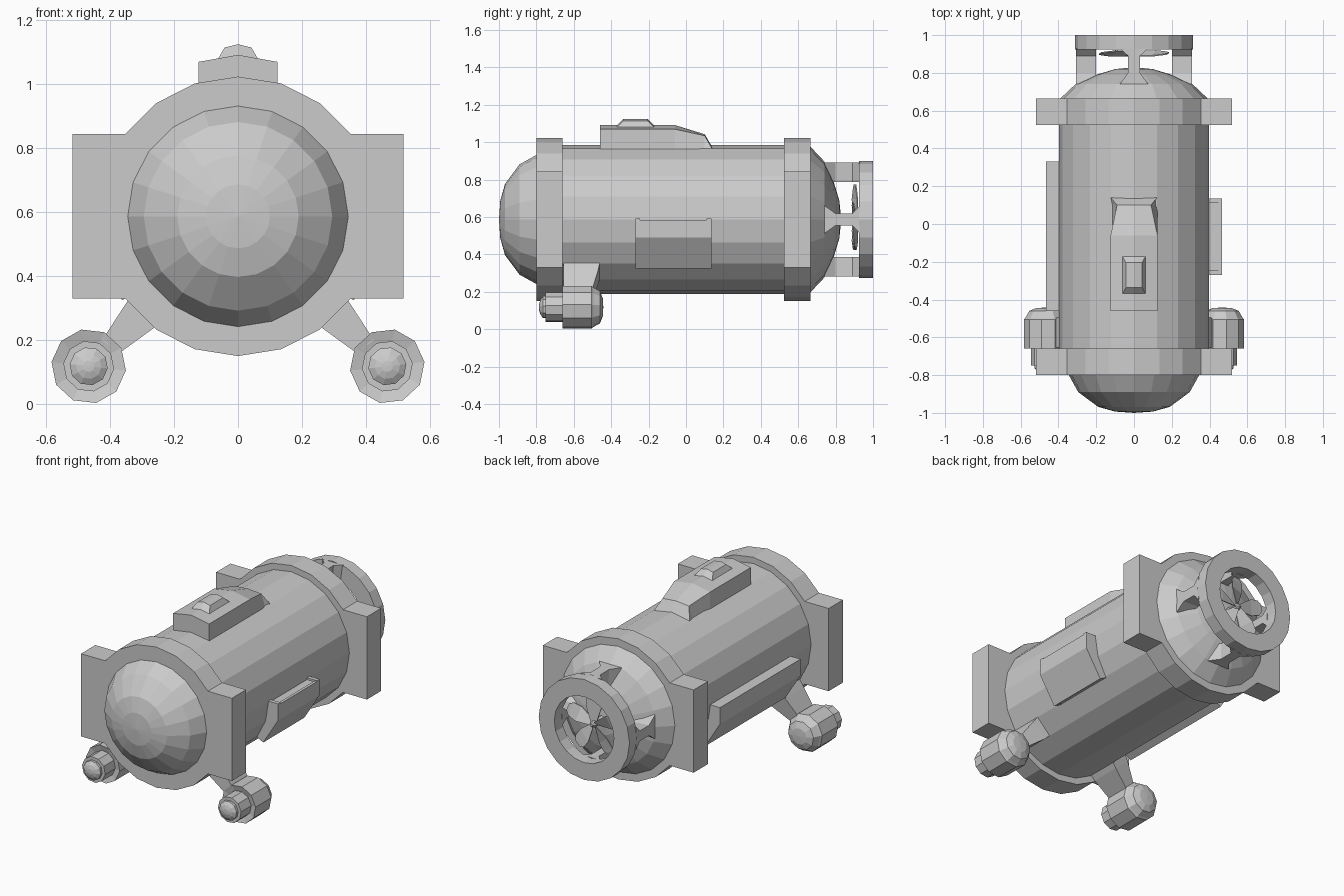
import bpy, bmesh
from math import sin, cos, pi, radians
from mathutils import Vector, Matrix

if "Cube" in bpy.data.objects:
    bpy.data.objects.remove(bpy.data.objects["Cube"])

CZ = 0.587  # height of the hull axis


def loft(name, sections, closed=False):
    """Skin a list of equal-length point rings; cap the ends unless closed."""
    bm = bmesh.new()
    rings = [[bm.verts.new(p) for p in s] for s in sections]
    n = len(rings[0])
    pairs = list(zip(rings, rings[1:]))
    if closed:
        pairs.append((rings[-1], rings[0]))
    else:
        bm.faces.new(rings[0])
        bm.faces.new(rings[-1])
    for a, b in pairs:
        for i in range(n):
            j = (i + 1) % n
            bm.faces.new((a[i], a[j], b[j], b[i]))
    bmesh.ops.remove_doubles(bm, verts=bm.verts, dist=0.0005)
    bmesh.ops.recalc_face_normals(bm, faces=bm.faces)
    me = bpy.data.meshes.new(name)
    bm.to_mesh(me)
    bm.free()
    ob = bpy.data.objects.new(name, me)
    bpy.context.collection.objects.link(ob)
    return ob


def lathe(name, profile, sides=20, x=0, z=CZ, phase=0, closed=False):
    """Turn (radius, y) points around a y-parallel axis."""
    angles = [phase + 2 * pi * i / sides for i in range(sides)]
    return loft(name, [[(x + r * sin(a), y, z + r * cos(a)) for a in angles]
                       for r, y in profile], closed)


def prism(name, outline, y0, y1):
    """Extrude an (x, z) outline along y."""
    return loft(name, [[(x, y, z) for x, z in outline] for y in (y0, y1)])


# Hull, nose dome and tail dome
lathe("hull", [(0.398, -0.70), (0.398, 0.60)])
lathe("nose_dome", [(0.345, -0.78), (0.345, -0.80), (0.295, -0.89),
                    (0.19, -0.968), (0.1, -0.993), (0.0001, -1.0)])
lathe("tail_dome", [(0.395, 0.64), (0.395, 0.66), (0.31, 0.74),
                    (0.2, 0.79), (0.1, 0.82), (0.0001, 0.83)])

# Collars: round rings with square blocks on both sides
R = 0.437
arc = [(R * sin(radians(a)), CZ + R * cos(radians(a))) for a in range(-54, 55, 18)]
top_z, low_z = arc[0][1], 2 * CZ - arc[0][1]
outline = ([(-0.518, top_z)] + arc + [(0.518, top_z), (0.518, low_z)]
           + [(x, 2 * CZ - z) for x, z in reversed(arc)] + [(-0.518, low_z)])
prism("front_collar", outline, -0.80, -0.66)
prism("rear_collar", outline, 0.525, 0.665)

# Propeller shroud with four waisted struts
lathe("propeller_shroud", [(0.312, 0.925), (0.312, 1.0), (0.205, 1.0), (0.205, 0.925)],
      closed=True)
waist = [(0.075, 0.74), (0.032, 0.80), (0.032, 0.89), (0.075, 0.93)]
waist += [(-t, y) for t, y in reversed(waist)]
for i in range(4):
    ob = loft("shroud_strut", [[(t * k, y, r) for t, y in waist]
                               for r, k in ((0.2, 0.8), (0.306, 1))])
    ob.data.transform(Matrix.Translation((0, 0, CZ)) @ Matrix.Rotation(i * pi / 2, 4, 'Y'))

# Propeller
lathe("propeller_hub", [(0.022, 0.80), (0.022, 0.91), (0.008, 0.93)], sides=8)
for i in range(5):
    secs = []
    for r, w, tw in ((0.012, 0.012, 0.012), (0.11, 0.045, 0.014), (0.165, 0.042, 0.008),
                     (0.188, 0.02, 0.004)):
        secs.append([(-w, 0.90 - tw, r), (w, 0.90 + tw, r),
                     (w, 0.906 + tw, r), (-w, 0.906 - tw, r)])
    ob = loft("propeller_blade", secs)
    ob.data.transform(Matrix.Translation((0, 0, CZ)) @ Matrix.Rotation(i * 2 * pi / 5, 4, 'Y'))

# Top housing tapering toward the tail, with a small raised hatch
loft("top_housing", [[(-0.124, y, 0.94), (-w, y, ze), (0, y, zm), (w, y, ze), (0.124, y, 0.94)]
                     for y, w, ze, zm in ((-0.46, 0.124, 1.07, 1.092), (-0.06, 0.124, 1.07, 1.092),
                                          (0.10, 0.09, 1.035, 1.043), (0.14, 0.123, 0.965, 0.975))])
loft("top_hatch", [[(-0.066, y0, 1.07), (-w, y, z), (0, y, z + 0.01), (w, y, z), (0.066, y0, 1.07)]
                   for y0, y, w, z in ((-0.37, -0.37, 0.062, 1.08), (-0.34, -0.335, 0.042, 1.115),
                                       (-0.20, -0.205, 0.042, 1.115), (-0.17, -0.17, 0.062, 1.08))])

# Right side tray: panel with slightly raised ends
panel = [(0.36, 0.58), (0.452, 0.58), (0.452, 0.49), (0.355, 0.33), (0.28, 0.37)]
lip = [(0.36, 0.592), (0.465, 0.592), (0.465, 0.49), (0.362, 0.325), (0.28, 0.37)]
prism("right_panel", panel, -0.25, 0.115)
prism("right_panel_face", [(0.448, 0.585), (0.465, 0.585), (0.465, 0.49), (0.362, 0.325),
                           (0.35, 0.335), (0.448, 0.49)], -0.25, 0.115)
prism("right_panel_front_lip", lip, -0.27, -0.245)
prism("right_panel_rear_lip", lip, 0.11, 0.135)

# Long left side rail
prism("left_rail", [(-0.36, 0.592), (-0.465, 0.592), (-0.465, 0.49), (-0.362, 0.325),
                    (-0.28, 0.37)], -0.46, 0.33)

# Lamp pods and their arms
for s, side in ((-1, "left"), (1, "right")):
    lathe(side + "_lamp_pod", [(0.08, -0.65), (0.117, -0.66), (0.117, -0.505), (0.108, -0.495),
                               (0.088, -0.46), (0.05, -0.445), (0.0001, -0.442)],
          sides=10, x=s * 0.467, z=0.118, phase=s * 0.2)
    lathe(side + "_lamp_barrel", [(0.08, -0.64), (0.08, -0.75), (0.06, -0.75), (0.06, -0.765),
                                  (0.04, -0.778), (0.018, -0.785), (0.0001, -0.786)],
          sides=10, x=s * 0.467, z=0.118, phase=s * 0.2)
    loft(side + "_lamp_arm",
         [[(s * x0, -0.655, z0), (s * x0, y, z0), (s * x1, y, z1), (s * x1, -0.655, z1)]
          for x0, z0, x1, z1, y in ((0.30, 0.385, 0.21, 0.29, -0.455),
                                    (0.35, 0.315, 0.26, 0.24, -0.47),
                                    (0.425, 0.20, 0.37, 0.16, -0.505))])
